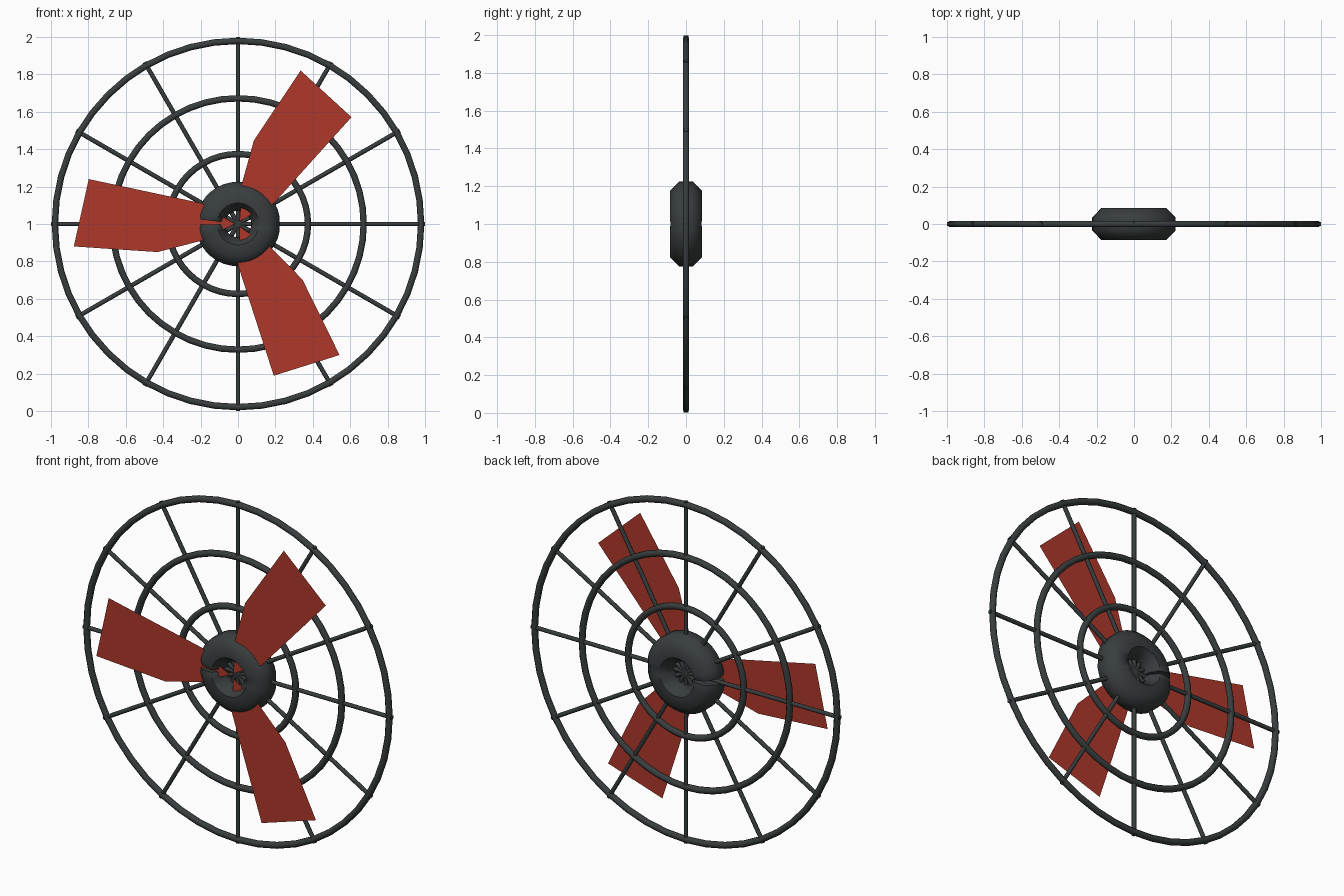
import bpy, bmesh, math
from mathutils import Vector, Matrix

if "Cube" in bpy.data.objects:
    bpy.data.objects.remove(bpy.data.objects["Cube"])

CENTER = Vector((0, 0, 1))


def material(name, rgb):
    m = bpy.data.materials.new(name)
    m.diffuse_color = (*rgb, 1)
    m.use_nodes = True
    m.node_tree.nodes["Principled BSDF"].inputs["Base Color"].default_value = m.diffuse_color
    return m


DARK = material("dark grey metal", (0.04, 0.047, 0.047))
RED = material("brick red", (0.43, 0.040, 0.024))


def finish(bm, name, mat, smooth=True):
    me = bpy.data.meshes.new(name)
    bm.to_mesh(me)
    bm.free()
    me.materials.append(mat)
    ob = bpy.data.objects.new(name, me)
    ob.location = CENTER
    bpy.context.collection.objects.link(ob)
    if smooth:
        bpy.ops.object.select_all(action='DESELECT')
        ob.select_set(True)
        bpy.context.view_layer.objects.active = ob
        bpy.ops.object.shade_smooth_by_angle(angle=math.radians(50))
    return ob


def sweep(bm, major, minor, angles, scales, closed, sides=8, inner=1.0):
    """Sweep a round section along an arc in the XZ plane."""
    rows = []
    for a, s in zip(angles, scales):
        row = []
        for k in range(sides):
            t = 2 * math.pi * (k + 0.5) / sides
            c = math.cos(t)
            r = major + s * minor * c * (inner if c < 0 else 1)
            row.append(bm.verts.new((r * math.cos(a), s * minor * math.sin(t), r * math.sin(a))))
        rows.append(row)
    n = len(rows)
    for i in range(n if closed else n - 1):
        p, q = rows[i], rows[(i + 1) % n]
        for k in range(sides):
            j = (k + 1) % sides
            bm.faces.new((p[k], p[j], q[j], q[k]))
    if not closed:
        bm.faces.new(rows[0])
        bm.faces.new(rows[-1])
    bmesh.ops.recalc_face_normals(bm, faces=bm.faces)


# Three concentric guard rings
for name, radius in (("outer_ring", 0.979), ("middle_ring", 0.672), ("inner_ring", 0.374)):
    bm = bmesh.new()
    n = 48
    sweep(bm, radius, 0.0185, [2 * math.pi * i / n for i in range(n)], [1] * n, True)
    finish(bm, name, DARK)

# Twelve spokes, running right across the middle as six rods
for i in range(6):
    bm = bmesh.new()
    rot = Matrix.Rotation(math.radians(30 * i), 4, 'Y')
    bmesh.ops.create_cone(bm, cap_ends=True, segments=8, radius1=0.012,
                          radius2=0.012, depth=1.998, matrix=rot)
    finish(bm, f"spoke_pair_{i + 1}", DARK)

# Hub: a doughnut split on the left and slightly pinched on the right
bm = bmesh.new()
degrees = [-179, -172] + list(range(-160, 161, 10)) + [167, 173]
scales = [0.95 if abs(d) > 172 or d == 0 else 1 for d in degrees]
sweep(bm, 0.141, 0.092, [math.radians(d) for d in degrees], scales, False, inner=0.82)
finish(bm, "hub", DARK)

# Three flat paper-thin blades standing forward of the spokes
outline = [(-0.015, 0), (-0.11, 0.055), (-0.19, 0.11), (-0.798, 0.24),
           (-0.878, -0.12), (-0.43, -0.15), (-0.19, -0.088), (-0.11, -0.045)]
for i in range(3):
    bm = bmesh.new()
    bm.faces.new([bm.verts.new((x, -0.055, z)) for x, z in outline])
    bmesh.ops.rotate(bm, verts=bm.verts, cent=(0, 0, 0),
                     matrix=Matrix.Rotation(math.radians(120 * i), 3, 'Y'))
    bm.normal_update()
    if bm.faces[:][0].normal.y > 0:
        bmesh.ops.reverse_faces(bm, faces=bm.faces)
    finish(bm, f"blade_{i + 1}", RED, smooth=False)
